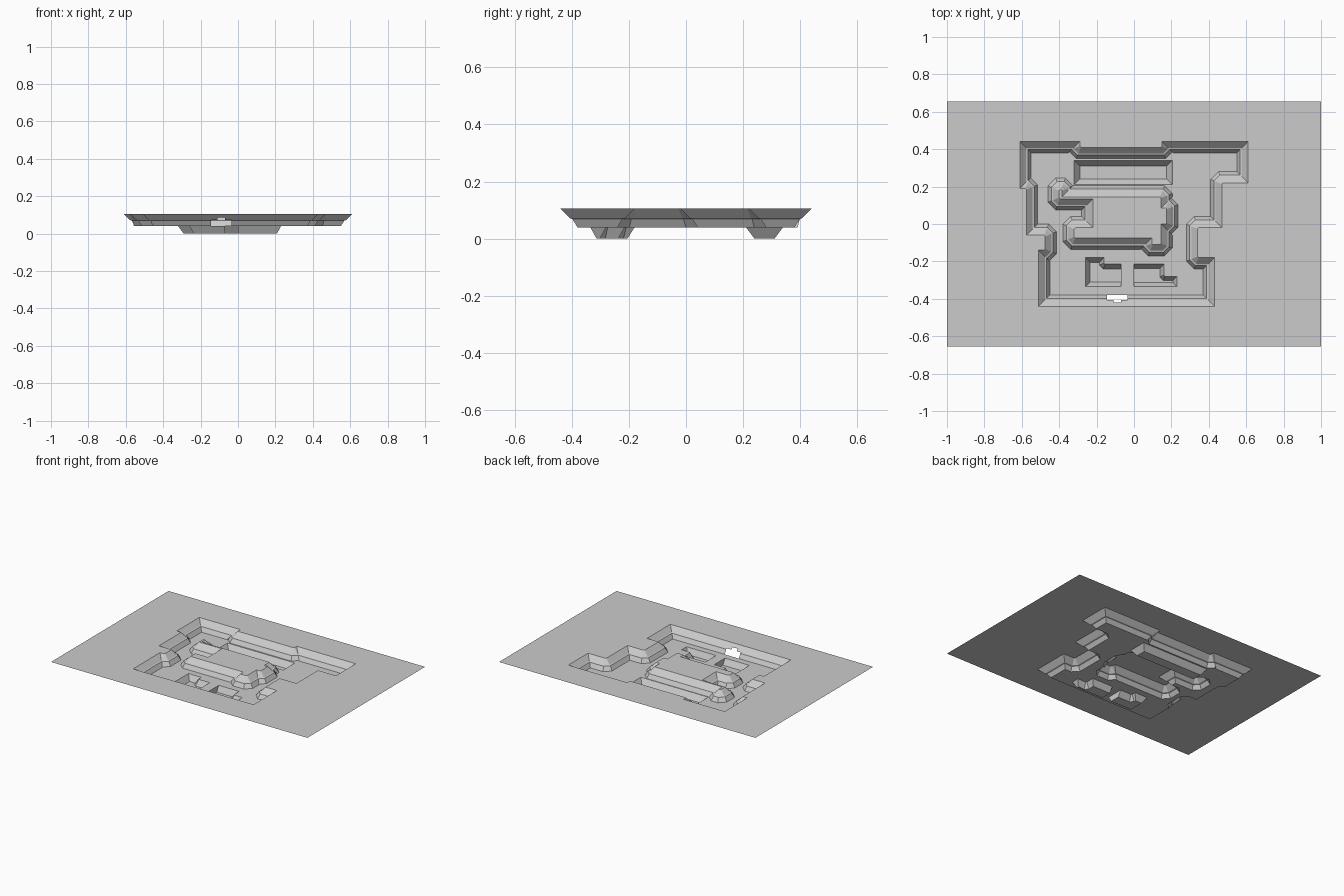
import bpy
from mathutils import Vector
from mathutils.geometry import tessellate_polygon

cube = bpy.data.objects.get("Cube")
if cube:
    bpy.data.objects.remove(cube)

TOP, FLOOR = 0.105, 0.04

stone = bpy.data.materials.new("stone_grey")
stone.use_nodes = True
stone.diffuse_color = (0.6, 0.6, 0.6, 1)
stone.node_tree.nodes["Principled BSDF"].inputs["Base Color"].default_value = (0.6, 0.6, 0.6, 1)


def make_object(name, verts, faces):
    mesh = bpy.data.meshes.new(name)
    mesh.from_pydata(verts, [], faces)
    mesh.materials.append(stone)
    obj = bpy.data.objects.new(name, mesh)
    bpy.context.collection.objects.link(obj)
    return obj


def chamfer(points, size=0.006):
    """Cut the corners that turn right, where rock juts into the hollow."""
    pts = [Vector(p) for p in points]
    out = []
    for i, p in enumerate(pts):
        a = (p - pts[i - 1]).normalized()
        b = (pts[(i + 1) % len(pts)] - p).normalized()
        if a.cross(b) < -0.1:
            out += [p - a * size, p + b * size]
        else:
            out.append(p)
    return out


def offset(pts, dist, steep_x=None):
    """Move every edge to its left; edges lying on steep_x stay put."""
    n = len(pts)
    normals, dists = [], []
    for i in range(n):
        p, q = pts[i], pts[(i + 1) % n]
        d = (q - p).normalized()
        normals.append(Vector((-d.y, d.x)))
        fixed = steep_x is not None and abs(p.x - steep_x) + abs(q.x - steep_x) < 1e-4
        dists.append(0 if fixed else dist)
    out = []
    for i, p in enumerate(pts):
        a, b, da, db = normals[i - 1], normals[i], dists[i - 1], dists[i]
        det = a.cross(b)
        if abs(det) < 1e-4:
            out.append(p + b * db)
        else:
            out.append(p + Vector((da * b.y - db * a.y, a.x * db - b.x * da)) / det)
    return out


def sheet(name, z, outer, holes=()):
    """Flat area with holes."""
    loops = [[Vector((p[0], p[1], z)) for p in loop] for loop in (outer, *holes)]
    verts = [v for loop in loops for v in loop]
    faces = []
    for tri in tessellate_polygon(loops):
        a, b, c = (verts[i] for i in tri)
        up = (b - a).cross(c - a).z > 0
        faces.append(tuple(tri) if up else tuple(reversed(tri)))
    return make_object(name, verts, faces)


def walls(name, pts, profile, steep_x=None, gap=None):
    """Sloped walls from an outline down a profile of (offset, height)."""
    n, verts, faces = len(pts), [], []
    for dist, z in profile:
        verts += [(p.x, p.y, z) for p in offset(pts, dist, steep_x)]
    for r in range(len(profile) - 1):
        for i in range(n):
            j = (i + 1) % n
            face = (r * n + i, r * n + j, (r + 1) * n + j, (r + 1) * n + i)
            mid = sum((Vector(verts[k]) for k in face), Vector()) / 4
            if not (gap and gap(mid)):
                faces.append(face)
    make_object(name, verts, faces)
    return offset(pts, profile[-1][0], steep_x)


# Stepped slope shared by the main hollow and the central mesa
SLOPE = [(0, TOP), (0.02, 0.085), (0.033, 0.072), (0.042, 0.069), (0.06, FLOOR)]

# Main hollow, anticlockwise; the extra front points frame the opening
hollow = chamfer([
    (-0.51, -0.44), (-0.145, -0.44), (-0.11, -0.44), (-0.07, -0.44), (-0.035, -0.44),
    (0.43, -0.44), (0.43, -0.18), (0.34, -0.18), (0.34, -0.02), (0.47, -0.02),
    (0.47, 0.22), (0.61, 0.22), (0.61, 0.44), (0.15, 0.44), (0.15, 0.41),
    (-0.29, 0.41), (-0.29, 0.44), (-0.61, 0.44), (-0.61, 0.19), (-0.575, 0.19),
    (-0.575, -0.06), (-0.475, -0.06), (-0.475, -0.14), (-0.51, -0.14)])


def front_opening(m):
    wide = -0.145 < m.x < -0.035 and m.z < 0.075
    nub = -0.11 < m.x < -0.07 and m.z < 0.085
    return m.y < -0.35 and (wide or nub)


# Central mesa, clockwise so its slopes spread outwards
mesa = chamfer([
    (-0.4, 0.185), (-0.385, 0.185), (-0.385, 0.145), (0.145, 0.145),
    (0.145, 0.085), (0.175, 0.085), (0.175, 0), (0.145, 0),
    (0.145, -0.11), (0.095, -0.11), (0.095, -0.075), (-0.32, -0.075),
    (-0.32, -0.02), (-0.22, -0.02), (-0.22, 0.135), (-0.4, 0.135)])

# Deep pits: name, outline, slope width, x of the upright end
pits = [
    ("back_pit", [(-0.32, 0.21), (0.205, 0.21), (0.205, 0.34), (-0.32, 0.34)], 0.03, None),
    ("front_right_pit", [(-0.26, -0.335), (-0.07, -0.335), (-0.07, -0.215),
                         (-0.16, -0.215), (-0.16, -0.18), (-0.26, -0.18)], 0.025, -0.07),
    ("front_left_pit", [(0, -0.335), (0.23, -0.335), (0.23, -0.28),
                        (0.16, -0.28), (0.16, -0.215), (0, -0.215)], 0.022, 0),
]

# Surrounding ground and hollow walls
border = [(-1, -0.655), (1, -0.655), (1, 0.655), (-1, 0.655)]
sheet("ground", TOP, border, [hollow])
hollow_base = walls("hollow_walls", hollow, SLOPE, gap=front_opening)

# Mesa
sheet("mesa_top", TOP, mesa)
mesa_base = walls("mesa_walls", mesa, SLOPE)

# Pits
rims = []
for name, outline, width, steep in pits:
    rim = chamfer(outline)
    base = walls(name + "_walls", rim, [(0, FLOOR), (width, 0)], steep)
    sheet(name + "_floor", 0, base)
    rims.append(rim)

# Hollow floor around the mesa and pits
sheet("hollow_floor", FLOOR, hollow_base, [mesa_base, *rims])
